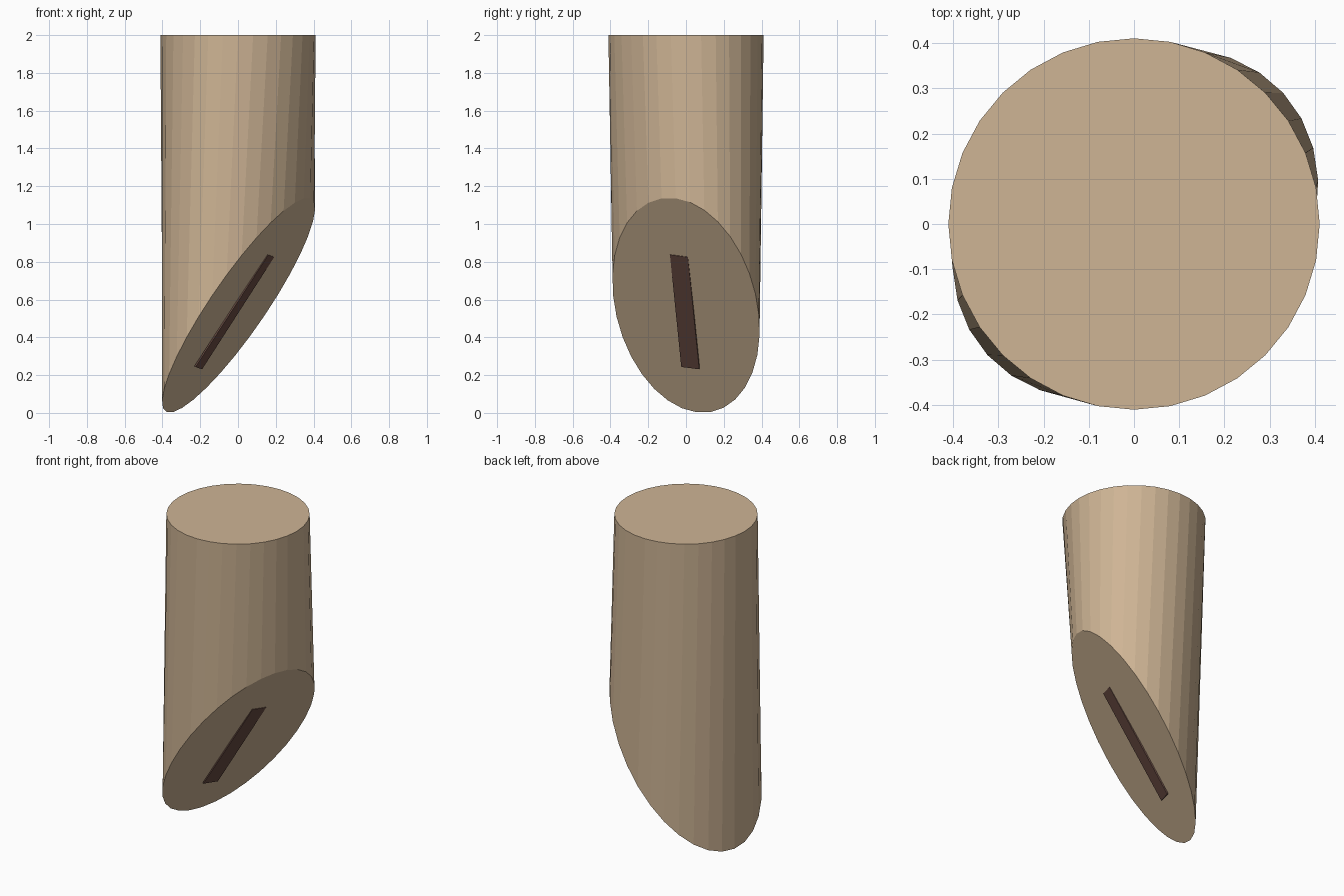
import bpy, bmesh, math
from mathutils import Vector

if "Cube" in bpy.data.objects:
    bpy.data.objects.remove(bpy.data.objects["Cube"])

def material(name, rgb):
    m = bpy.data.materials.new(name)
    m.diffuse_color = (*rgb, 1)
    m.use_nodes = True
    m.node_tree.nodes["Principled BSDF"].inputs["Base Color"].default_value = m.diffuse_color
    return m

def add_object(name, bm, mat):
    bmesh.ops.recalc_face_normals(bm, faces=bm.faces[:])
    me = bpy.data.meshes.new(name)
    bm.to_mesh(me)
    bm.free()
    me.materials.append(mat)
    ob = bpy.data.objects.new(name, me)
    bpy.context.collection.objects.link(ob)
    return ob

tan = material("tan", (0.62, 0.46, 0.30))
dark = material("dark brown", (0.14, 0.07, 0.055))

SIDES = 32
SLOPE_X, SLOPE_Y, MID = 1.397, -0.639, 0.57   # slanted end plane
AXIS, TWIST = math.radians(39.8), math.radians(3)

# Post: round top, joined to a slightly oval slanted lower end
bm = bmesh.new()
top, low = [], []
for i in range(SIDES):
    a = 2 * math.pi * i / SIDES
    top.append(bm.verts.new((0.411 * math.cos(a), 0.411 * math.sin(a), 2)))
    t = a - TWIST - AXIS
    u, v = 0.4376 * math.cos(t), 0.3528 * math.sin(t)
    x = u * math.cos(AXIS) - v * math.sin(AXIS)
    y = u * math.sin(AXIS) + v * math.cos(AXIS)
    low.append(bm.verts.new((x + 0.003, y, max(0, MID + SLOPE_X * x + SLOPE_Y * y))))
for i in range(SIDES):
    j = (i + 1) % SIDES
    bm.faces.new((low[i], low[j], top[j], top[i]))
bm.faces.new(top)
bm.faces.new(low[::-1])
add_object("slanted_post", bm, tan)

# Slot: thin dark strip lying on the slanted end
bm = bmesh.new()
corners = [(-0.225, -0.025, 0.243), (-0.19, 0.07, 0.231),
           (0.192, 0.01, 0.825), (0.16, -0.085, 0.836)]
inward = Vector((-SLOPE_X, -SLOPE_Y, 1)).normalized() * 0.008
outer = [bm.verts.new(c) for c in corners]
inner = [bm.verts.new(Vector(c) + inward) for c in corners]
bm.faces.new(outer)
bm.faces.new(inner[::-1])
for i in range(4):
    j = (i + 1) % 4
    bm.faces.new((outer[j], outer[i], inner[i], inner[j]))
add_object("dark_slot", bm, dark)
